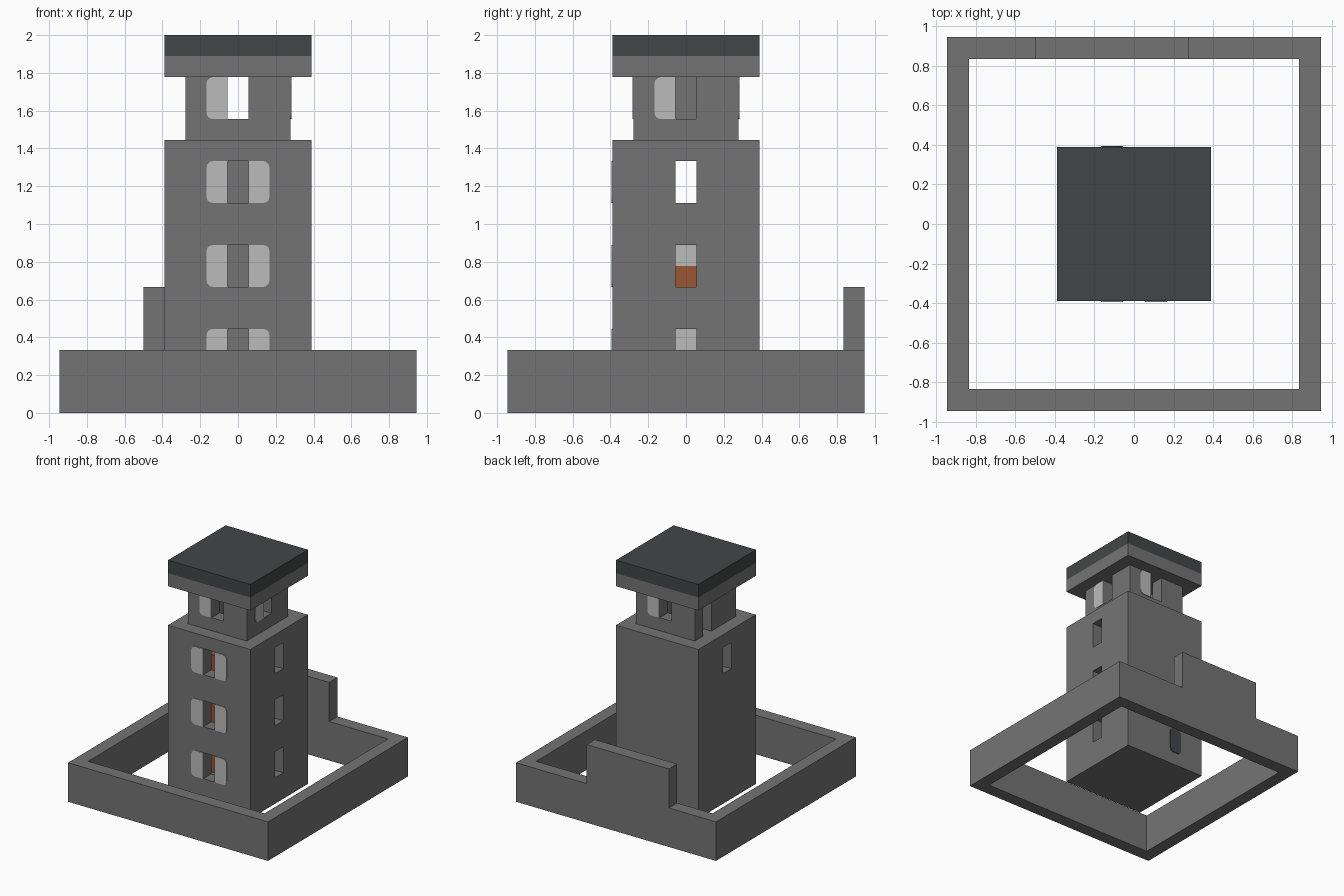
import bpy, bmesh
from math import sin, cos, pi
from mathutils import Matrix

U = 1 / 9  # building module: every part snaps to it

old = bpy.data.objects.get("Cube")
if old:
    bpy.data.objects.remove(old, do_unlink=True)


def material(name, color):
    m = bpy.data.materials.new(name)
    m.use_nodes = True
    m.diffuse_color = (*color, 1)
    m.node_tree.nodes["Principled BSDF"].inputs["Base Color"].default_value = (*color, 1)
    return m


stone = material("grey stone", (0.175, 0.175, 0.175))
pale = material("pale grey", (0.5, 0.5, 0.5))
slate = material("dark slate", (0.053, 0.062, 0.061))
wood = material("orange wood", (0.33, 0.095, 0.037))


def make_object(name, bm, mat):
    bmesh.ops.recalc_face_normals(bm, faces=bm.faces)
    mesh = bpy.data.meshes.new(name)
    bm.to_mesh(mesh)
    bm.free()
    mesh.materials.append(mat)
    ob = bpy.data.objects.new(name, mesh)
    bpy.context.scene.collection.objects.link(ob)
    return ob


def box(name, x, y, z, mat=stone):
    """Box from (low, high) ranges given in modules."""
    bm = bmesh.new()
    bmesh.ops.create_cube(bm, size=1)
    for v in bm.verts:
        v.co = [U * (r[0] if c < 0 else r[1]) for c, r in zip(v.co, (x, y, z))]
    return make_object(name, bm, mat)


def cut(ob, *ranges):
    """Carve a box out of an object."""
    cutter = box("cutter", *ranges)
    cutter.hide_render = True
    mod = ob.modifiers.new("opening", "BOOLEAN")
    mod.operation, mod.solver, mod.object = "DIFFERENCE", "EXACT", cutter
    bpy.context.view_layer.update()
    mesh = bpy.data.meshes.new_from_object(
        ob.evaluated_get(bpy.context.evaluated_depsgraph_get()))
    ob.modifiers.clear()
    ob.data = mesh
    bpy.data.objects.remove(cutter, do_unlink=True)


def plate(name, x, z, face, turns, mat, round_left=True, round_right=False):
    """Thin panel with rounded corners, on a wall turned by quarter turns from the front."""
    radius = 0.3
    bm = bmesh.new()
    verts = []
    corners = [(x[1], z[1], -1, -1, round_right), (x[0], z[1], 1, -1, round_left),
               (x[0], z[0], 1, 1, round_left), (x[1], z[0], -1, 1, round_right)]
    for i, (px, pz, sx, sz, rounded) in enumerate(corners):
        r = radius if rounded else 0
        for k in range(4 if rounded else 1):
            a = i * pi / 2 + k * pi / 6
            verts.append(bm.verts.new((U * (px + sx * r + r * cos(a)), -U * face,
                                       U * (pz + sz * r + r * sin(a)))))
    panel = bm.faces.new(verts)
    out = bmesh.ops.extrude_face_region(bm, geom=[panel])["geom"]
    bmesh.ops.translate(bm, vec=(0, -0.005, 0),
                        verts=[g for g in out if isinstance(g, bmesh.types.BMVert)])
    bm.transform(Matrix.Rotation(turns * pi / 2, 4, "Z"))
    return make_object(name, bm, mat)


# Courtyard wall with a raised length at the back
yard = box("courtyard_wall", (-8.5, 8.5), (-8.5, 8.5), (0, 3))
cut(yard, (-7.5, 7.5), (-7.5, 7.5), (-1, 4))
box("raised_back_wall", (-4.5, 2.5), (7.5, 8.5), (3, 6))

# Hollow tower shaft with windows at the front and left, one at the right
tower = box("tower_shaft", (-3.5, 3.5), (-3.5, 3.5), (0, 13))
cut(tower, (-2.5, 2.5), (-2.5, 2.5), (1, 12.5))
for level, z in enumerate((2, 6, 10)):
    cut(tower, (-0.5, 0.5), (-4, -2), (z, z + 2))
    cut(tower, (2, 4), (-0.5, 0.5), (z, z + 2))
    plate(f"right_shutter_{level}", (-1.5, -0.5), (z, z + 2), 3.5, 0, pale)
    plate(f"left_shutter_{level}", (0.5, 1.5), (z, z + 2), 3.5, 0, pale, False, True)
cut(tower, (-4, -2), (-0.5, 0.5), (10, 12))

# Back door panel
plate("back_door", (0.5, 1.5), (1, 3), 3.5, 2, slate, True, True)

# Interior posts with pale caps
for level, (low, high) in enumerate(((1, 3), (4, 7), (8, 10))):
    box(f"inner_post_{level}", (-2.5, -1.5), (-0.5, 0.5), (low, high), wood)
    if level < 2:
        box(f"post_cap_{level}", (-2.5, -1.5), (-0.5, 0.5), (high, high + 1), pale)

# Lookout room: windows on three sides, doorway on the fourth
lookout = box("lookout_room", (-2.5, 2.5), (-2.5, 2.5), (13, 16))
cut(lookout, (-1.5, 1.5), (-1.5, 1.5), (12, 17))
cut(lookout, (-0.5, 0.5), (-3, 3), (14, 17))
cut(lookout, (1, 3), (-0.5, 0.5), (14, 17))
cut(lookout, (-3, -1), (0.5, 1.5), (12, 17))
for turns, side in enumerate(("front", "left", "back")):
    plate(f"lookout_shutter_{side}", (-1.5, -0.5), (14, 16), 2.5, turns, pale)

# Overhanging roof
box("roof_slab", (-3.5, 3.5), (-3.5, 3.5), (16, 17))
box("roof_cap", (-3.5, 3.5), (-3.5, 3.5), (17, 18), slate)
